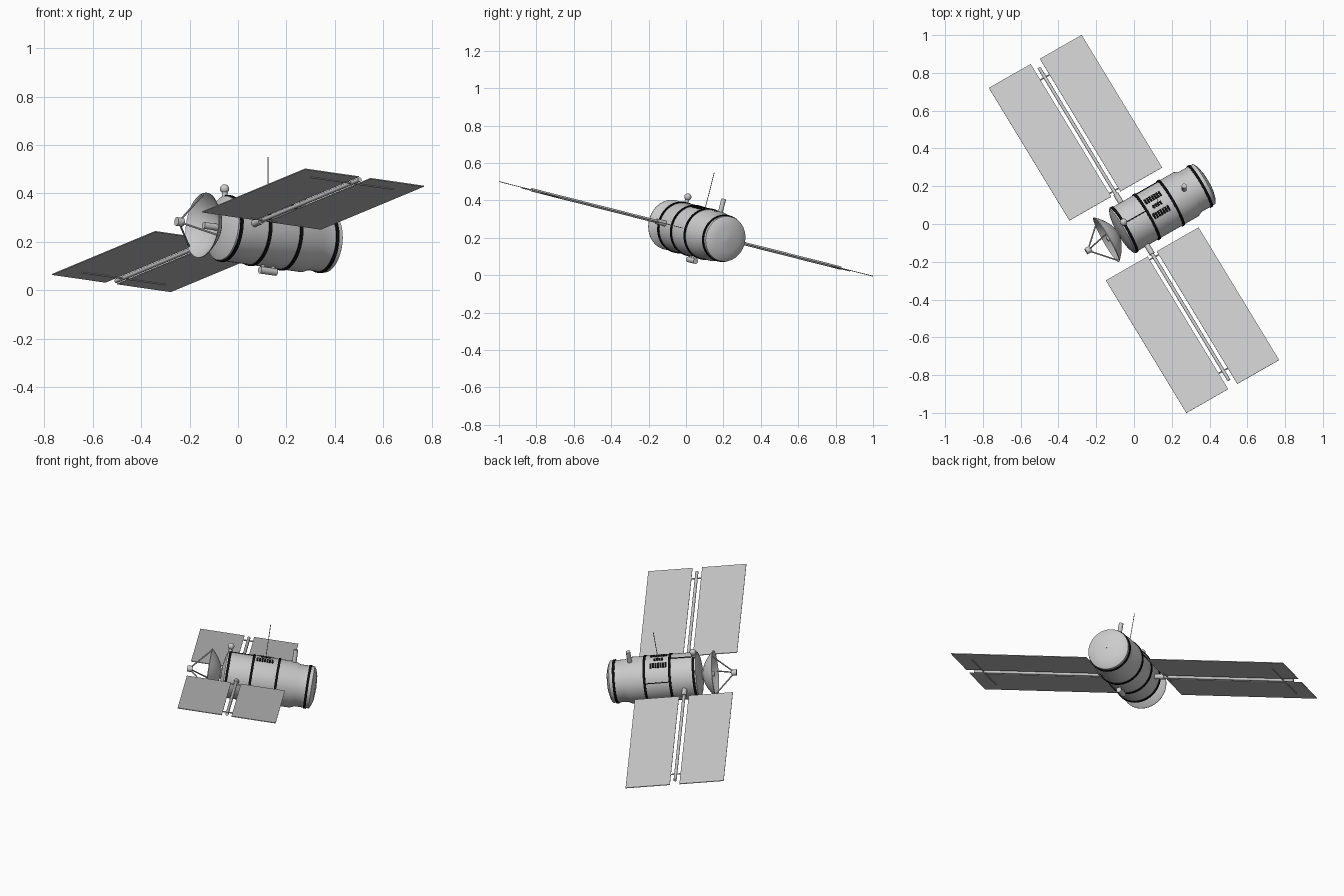
import bpy, math
from mathutils import Matrix, Vector

cube = bpy.data.objects.get("Cube")
if cube:
    bpy.data.objects.remove(cube)


def material(name, v):
    m = bpy.data.materials.new(name)
    m.use_nodes = True
    m.diffuse_color = (v, v, v, 1)
    m.node_tree.nodes["Principled BSDF"].inputs["Base Color"].default_value = (v, v, v, 1)
    return m


GREY = material("light grey", 0.6)
BLACK = material("black", 0.004)

# Local frame: x runs along the hull, y along the wings, z out of the wing plane
FRAME = (Matrix.Translation((0, 0, 0.248)) @ Matrix.Rotation(math.radians(-14.2), 4, 'X')
         @ Matrix.Rotation(math.radians(30.5), 4, 'Z'))


def finish(obj, name, mat, smooth=True):
    obj.name = obj.data.name = name
    obj.data.materials.append(mat)
    if smooth:
        bpy.ops.object.select_all(action='DESELECT')
        obj.select_set(True)
        bpy.context.view_layer.objects.active = obj
        bpy.ops.object.shade_smooth_by_angle(angle=math.radians(35))
    return obj


def lathe(name, profile, mat, sides=48, closed=False):
    """Spin (x, radius) points around the hull axis."""
    verts, faces = [], []
    n = len(profile)
    for i in range(sides):
        a = 2 * math.pi * i / sides
        verts += [(x, r * math.cos(a), r * math.sin(a)) for x, r in profile]
    for i in range(sides):
        j = (i + 1) % sides
        for k in range(n if closed else n - 1):
            l = (k + 1) % n
            faces.append((i * n + k, i * n + l, j * n + l, j * n + k))
    mesh = bpy.data.meshes.new(name)
    mesh.from_pydata(verts, [], faces)
    obj = bpy.data.objects.new(name, mesh)
    bpy.context.collection.objects.link(obj)
    obj.matrix_world = FRAME
    return finish(obj, name, mat)


def rod(name, p, q, r, mat=GREY, sides=16):
    p, q = Vector(p), Vector(q)
    bpy.ops.mesh.primitive_cylinder_add(vertices=sides, radius=r, depth=(q - p).length)
    obj = bpy.context.object
    turn = (q - p).to_track_quat('Z', 'Y').to_matrix().to_4x4()
    obj.matrix_world = FRAME @ Matrix.Translation((p + q) / 2) @ turn
    return finish(obj, name, mat)


def ball(name, p, r):
    bpy.ops.mesh.primitive_uv_sphere_add(segments=20, ring_count=12, radius=r)
    bpy.context.object.matrix_world = FRAME @ Matrix.Translation(p)
    return finish(bpy.context.object, name, GREY)


def box(name, p, size, mat, roll=0):
    """Box turned by roll around the hull axis."""
    bpy.ops.mesh.primitive_cube_add(size=1)
    obj = bpy.context.object
    obj.matrix_world = (FRAME @ Matrix.Rotation(roll, 4, 'X') @ Matrix.Translation(p)
                        @ Matrix.Diagonal((*size, 1)))
    return finish(obj, name, mat, False)


# Hull with domed ends and a narrower tail
R = 0.134
lathe("hull", [(-0.1, 0.001), (-0.095, 0.06), (-0.085, 0.11), (-0.075, R), (0.32, R),
               (0.345, 0.122), (0.43, 0.122), (0.44, 0.105), (0.45, 0.07), (0.455, 0.001)], GREY)

# Black hoops
for i, (x, r) in enumerate([(-0.061, R), (0.077, R), (0.225, R), (0.405, 0.122)]):
    w = 0.007
    lathe(f"hoop_{i + 1}", [(x - w, r - 0.005), (x - w, r + 0.005),
                            (x + w, r + 0.005), (x + w, r - 0.005)], BLACK, closed=True)

# Slatted vents and seam strips
for row, (roll, count, wide) in enumerate([(-20, 7, 0.032), (0, 4, 0.02), (20, 7, 0.032)]):
    for k in range(count):
        x = 0.142 + (k - (count - 1) / 2) * 0.0145
        box(f"vent_{row + 1}_{k + 1}", (x, 0, R), (0.011, wide, 0.006), BLACK, math.radians(roll))
box("top_seam", (0.008, 0, R), (0.13, 0.005, 0.006), BLACK)
box("side_seam", (0.151, 0, R), (0.14, 0.005, 0.006), BLACK, math.radians(-65))

# Dish with horn, feed and three struts
D, RIM, DEPTH = -0.168, 0.135, 0.07
curve = [(D + DEPTH * (1 - (k / 8) ** 2), max(RIM * k / 8, 0.001)) for k in range(9)]
inner = [(x - 0.004, r) for x, r in reversed(curve)]
lathe("dish", curve + inner, GREY)
rod("dish_mount", (-0.102, 0, 0), (-0.08, 0, 0), 0.03)
rod("dish_horn", (-0.1, 0, 0), (-0.165, 0, 0), 0.014)
rod("feed", (-0.295, 0, 0), (-0.265, 0, 0), 0.018)
for i in range(3):
    a = math.radians(90 + 120 * i)
    rod(f"feed_strut_{i + 1}", (-0.275, 0.01 * math.cos(a), 0.01 * math.sin(a)),
        (D, RIM * 0.96 * math.cos(a), RIM * 0.96 * math.sin(a)), 0.004, sides=8)

# Wings: spar, sleeve, cross bars and two thin panels on each side
for side, s in (("left", -1), ("right", 1)):
    rod(f"{side}_spar", (0, s * 0.1, 0), (0, s * 0.99, 0), 0.009)
    rod(f"{side}_spar_sleeve", (0, s * 0.12, 0), (0, s * 0.19, 0), 0.015)
    for label, y, reach in (("inner", 0.21, 0.06), ("outer", 0.93, 0.2)):
        rod(f"{side}_{label}_cross_bar", (-reach, s * y, -0.002), (reach, s * y, -0.002), 0.004, sides=8)
    for label, e in (("front", -1), ("rear", 1)):
        box(f"{side}_{label}_panel", (e * 0.1565, s * 0.61, 0), (0.257, 0.84, 0.004), GREY)

# Fittings on top and below
rod("whip_antenna", (0.143, 0, 0.13), (0.143, 0, 0.33), 0.002, sides=8)
rod("rear_post", (0.308, 0, 0.125), (0.308, 0, 0.205), 0.013)
rod("sensor_stem", (-0.064, 0, 0.12), (-0.064, 0, 0.165), 0.011)
ball("sensor_head", (-0.064, 0, 0.168), 0.019)
rod("belly_tank", (0.105, 0, -0.155), (0.183, 0, -0.155), 0.015)
for i, x in enumerate((0.12, 0.168)):
    rod(f"tank_leg_{i + 1}", (x, 0, -0.155), (x, 0, -0.128), 0.008)
